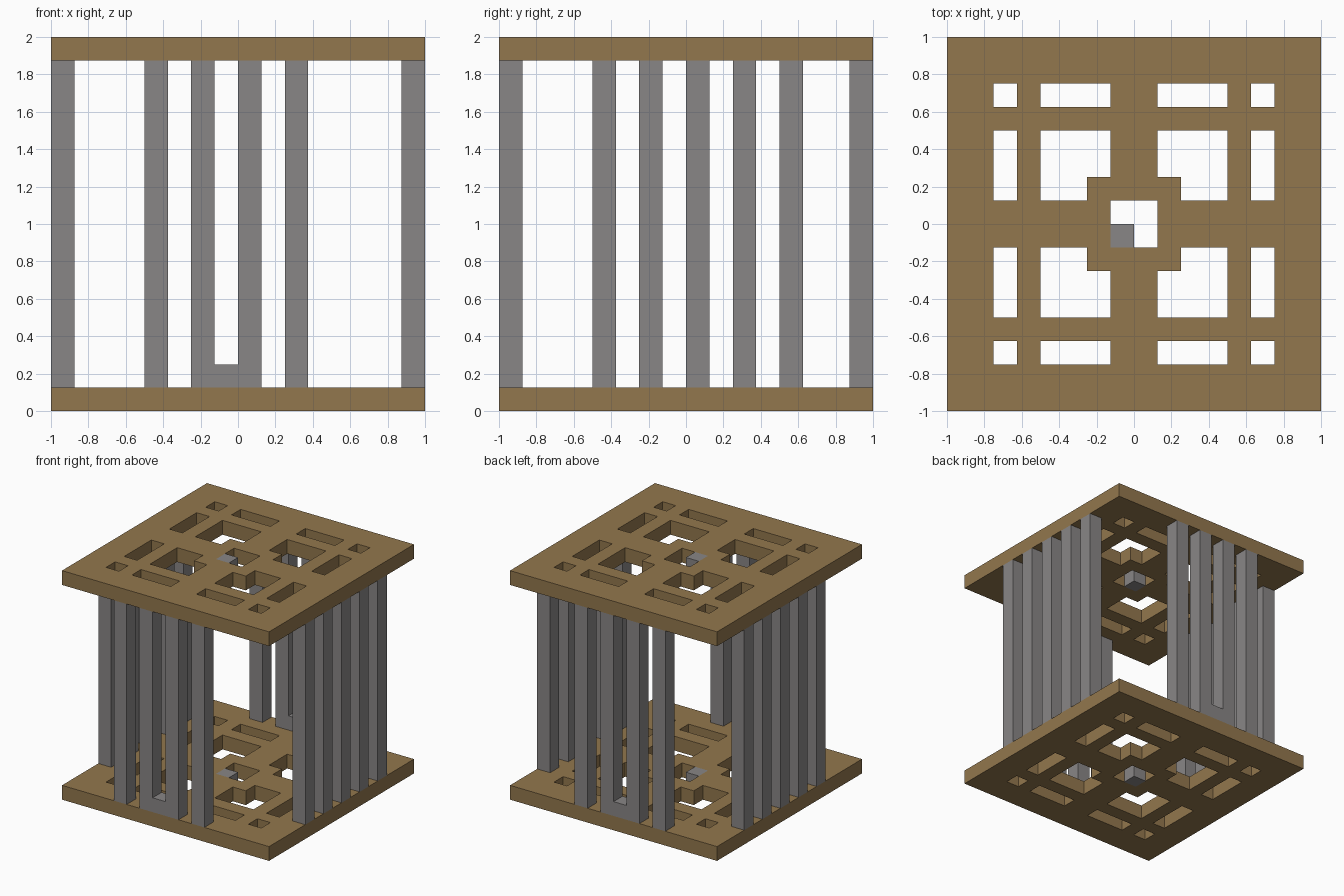
import bpy
import bmesh
from mathutils import Matrix, Vector

U = 0.125  # module: bar width and plate thickness

old = bpy.data.objects.get("Cube")
if old:
    bpy.data.objects.remove(old, do_unlink=True)


def material(name, rgb):
    m = bpy.data.materials.new(name)
    m.use_nodes = True
    m.diffuse_color = (*rgb, 1)
    m.node_tree.nodes["Principled BSDF"].inputs["Base Color"].default_value = (*rgb, 1)
    return m


wood = material("brown wood", (0.29, 0.185, 0.075))
metal = material("grey metal", (0.25, 0.24, 0.24))


def finish(name, bm, mat):
    mesh = bpy.data.meshes.new(name)
    bm.to_mesh(mesh)
    bm.free()
    mesh.materials.append(mat)
    obj = bpy.data.objects.new(name, mesh)
    bpy.context.collection.objects.link(obj)
    return obj


def box(name, low, high, mat):
    low, high = Vector(low), Vector(high)
    bm = bmesh.new()
    place = Matrix.Translation((low + high) / 2) @ Matrix.Diagonal((*(high - low), 1))
    bmesh.ops.create_cube(bm, size=1, matrix=place)
    return finish(name, bm, mat)


# Pierced plates: a symmetric grid with the openings left out
def in_band(v):
    return U < v < 4 * U or 5 * U < v < 6 * U


def is_hole(x, y):
    a, b = abs(x), abs(y)
    ring = in_band(a) and in_band(b) and max(a, b) > 2 * U
    return ring or max(a, b) < U


def plate(name, z):
    half = [n * U for n in (1, 2, 4, 5, 6, 8)]
    lines = [-v for v in reversed(half)] + half
    bm = bmesh.new()
    grid = [[bm.verts.new((x, y, z)) for y in lines] for x in lines]
    for i in range(len(lines) - 1):
        for j in range(len(lines) - 1):
            if not is_hole((lines[i] + lines[i + 1]) / 2, (lines[j] + lines[j + 1]) / 2):
                bm.faces.new((grid[i][j], grid[i + 1][j], grid[i + 1][j + 1], grid[i][j + 1]))
    top = bmesh.ops.extrude_face_region(bm, geom=bm.faces[:])["geom"]
    bmesh.ops.translate(bm, vec=(0, 0, U), verts=[g for g in top if isinstance(g, bmesh.types.BMVert)])
    bmesh.ops.recalc_face_normals(bm, faces=bm.faces[:])
    return finish(name, bm, wood)


# Each plate has a small block in one quarter of its centre opening
for label, z in (("bottom", 0), ("top", 2 - U)):
    plate(label + "_plate", z)
    box(label + "_centre_block", (-U, -U, z), (0, 0, z + U), metal)

# Front and back bars, two of them joined by a low sill
for label, y in (("front", -1), ("back", 1 - U)):
    for n, step in enumerate((-4, -2, 0, 2)):
        x = step * U
        box(f"{label}_bar_{n + 1}", (x, y, U), (x + U, y + U, 2 - U), metal)
    box(label + "_sill", (-U, y, U), (0, y + U, 2 * U), metal)

# Side bars
for label, x in (("right", -1), ("left", 1 - U)):
    for n in range(5):
        y = (2 * n - 4) * U
        box(f"{label}_bar_{n + 1}", (x, y, U), (x + U, y + U, 2 - U), metal)
